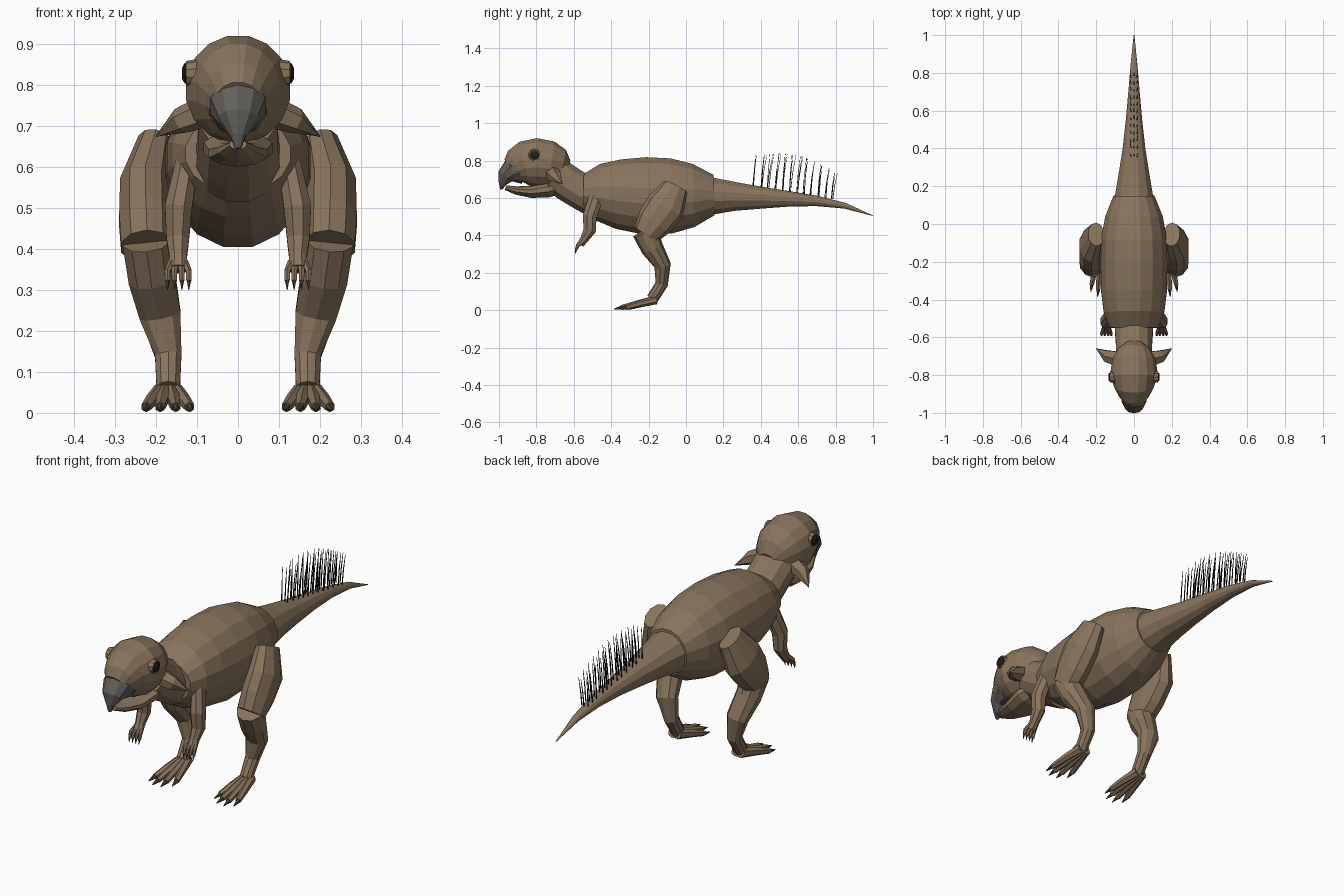
import bpy, bmesh, random
from math import cos, sin, pi
from mathutils import Vector

random.seed(4)


def material(name, r, g, b):
    m = bpy.data.materials.new(name)
    m.diffuse_color = (r, g, b, 1)
    return m


HIDE = material("hide", 0.25, 0.175, 0.11)
HORN = material("horn", 0.12, 0.115, 0.10)
CLAW = material("claw", 0.07, 0.055, 0.04)
DARK = material("dark", 0.015, 0.012, 0.01)


def add_tube(bm, sections, n):
    """Loft ellipses (x, y, z, side radius, other radius) along a path."""
    pts = [Vector(s[:3]) for s in sections]
    rings = []
    for i, s in enumerate(sections):
        a, b = pts[max(i - 1, 0)], pts[min(i + 1, len(pts) - 1)]
        t = (b - a).normalized()
        ref = Vector((0, 1, 0)) if abs(t.x) > 0.75 else Vector((1, 0, 0))
        side = (ref - t * ref.dot(t)).normalized()
        up = t.cross(side)
        rings.append([bm.verts.new(pts[i] + side * s[3] * cos(k) + up * s[4] * sin(k))
                      for k in (2 * pi * (j + 0.5) / n for j in range(n))])
    for p, q in zip(rings, rings[1:]):
        for j in range(n):
            bm.faces.new((p[j], p[(j + 1) % n], q[(j + 1) % n], q[j]))
    bm.faces.new(rings[0])
    bm.faces.new(rings[-1])


def part(name, tubes, n=8, mat=HIDE, mirror=False):
    bm = bmesh.new()
    for t in tubes:
        add_tube(bm, t, n)
    bmesh.ops.recalc_face_normals(bm, faces=bm.faces[:])
    me = bpy.data.meshes.new(name)
    bm.to_mesh(me)
    bm.free()
    me.materials.append(mat)
    ob = bpy.data.objects.new(name, me)
    bpy.context.collection.objects.link(ob)
    if mirror:
        mod = ob.modifiers.new("mirror", "MIRROR")
        mod.use_mirror_merge = False
    return ob


def spine(rows):
    """Rows of (y, top z, bottom z, half width) on the centre line."""
    return [(0, y, (t + b) / 2, w, (t - b) / 2) for y, t, b, w in rows]


# Trunk, tail and neck
part("body", [spine([(-.55, .73, .535, .13), (-.47, .785, .475, .163), (-.36, .81, .43, .177),
                     (-.22, .822, .40, .18), (-.08, .815, .405, .178), (.04, .785, .44, .155),
                     (.15, .725, .505, .11)])], 16)
part("tail", [spine([(.10, .725, .505, .108), (.15, .71, .508, .104), (.26, .688, .528, .085),
                     (.40, .662, .540, .062), (.55, .638, .552, .045), (.70, .612, .555, .031),
                     (.85, .574, .542, .018), (1.0, .506, .503, .002)])], 12)
part("neck", [[(0, -.50, .60, .105, .10), (0, -.55, .628, .105, .10),
               (0, -.62, .67, .10, .10), (0, -.70, .725, .10, .10)]], 12)

# Head, lower jaw and beak
part("head", [spine([(-.63, .80, .72, .045), (-.66, .86, .68, .085), (-.72, .905, .655, .117),
                     (-.80, .922, .655, .129), (-.865, .905, .66, .105), (-.905, .865, .665, .08),
                     (-.93, .82, .675, .06)])], 16)
part("lower_jaw", [spine([(-.66, .70, .625, .06), (-.74, .69, .602, .088), (-.83, .665, .60, .075),
                          (-.91, .662, .618, .05), (-.965, .668, .642, .022)])], 10)
part("upper_beak", [[(0, -.88, .75, .075, .075), (0, -.93, .748, .07, .072),
                     (0, -.966, .715, .05, .045), (0, -.982, .675, .02, .02),
                     (0, -.988, .645, .008, .006)]], 10, HORN)

# Cheek horns, eyelids, eyes and nostrils
part("cheek_horn", [[(.08, -.715, .735, .045, .04), (.14, -.70, .712, .036, .032),
                     (.20, -.66, .674, .002, .002)]], 6, HIDE, True)
part("eyelid", [[(.10, -.81, .828, .034, .034), (.127, -.81, .828, .03, .03)]], 10, HIDE, True)
part("eye", [[(.11, -.81, .828, .025, .025), (.13, -.81, .828, .025, .025),
              (.136, -.81, .828, .014, .014)]], 10, DARK, True)
part("nostril", [[(.055, -.90, .78, .008, .008), (.071, -.915, .78, .007, .007)]], 6, DARK, True)

# Hind leg: thigh down to ankle
part("thigh", [[(.20, -.055, .66, .045, .07), (.225, -.11, .55, .066, .108),
                (.225, -.17, .47, .068, .098), (.222, -.215, .405, .066, .072)]], 10, HIDE, True)
part("shin", [[(.222, -.22, .42, .062, .068), (.21, -.18, .33, .06, .06),
               (.19, -.125, .24, .053, .045), (.17, -.13, .14, .034, .034),
               (.17, -.18, .06, .03, .032)]], 10, HIDE, True)

# Foot: fanned toes ending in claws
toes, toe_claws = [], []
for dx, reach in ((-.052, .13), (-.018, .165), (.02, .17), (.054, .145)):
    y = -.175
    tip = (.17 + dx, y - reach, .014)
    toes.append([(.17 + dx * .3, y + .015, .055, .02, .024),
                 (.17 + dx * .7, y - reach * .5, .034, .017, .018), tip + (.013, .013)])
    toe_claws.append([tip + (.011, .011), (.17 + dx * 1.1, y - reach - .04, .006, .002, .002)])
part("toes", toes, 6, HIDE, True)
part("toe_claws", toe_claws, 5, CLAW, True)

# Arm and fingers
part("arm", [[(.125, -.48, .605, .03, .042), (.145, -.515, .50, .036, .04),
              (.147, -.515, .425, .03, .036), (.146, -.545, .378, .023, .024),
              (.146, -.565, .35, .026, .02)]], 8, HIDE, True)
fingers, finger_claws = [], []
for dx in (-.026, -.009, .009, .026):
    fingers.append([(.146 + dx * .6, -.555, .365, .01, .014),
                    (.146 + dx, -.58, .345, .008, .01), (.146 + dx, -.587, .322, .007, .007)])
    finger_claws.append([(.146 + dx, -.587, .324, .006, .006),
                         (.146 + dx, -.593, .30, .001, .001)])
part("fingers", fingers, 6, HIDE, True)
part("finger_claws", finger_claws, 5, CLAW, True)

# Tail quills: slender bristles in short rows
quills = []
for i in range(12):
    f = i / 11
    y = .36 + .42 * f
    base = .655 - .16 * (y - .40)
    h = .165 + .09 * f * (1 - f) * 2 - .025 * f
    for x in (-.016, 0, .016):
        dy = random.uniform(-.004, .008)
        lean = random.uniform(.012, .032)
        quills.append([(x, y + dy, base, .0028, .0028),
                       (x * 1.1, y + dy + lean * .4, base + h * .5, .0024, .0024),
                       (x * 1.3, y + dy + lean, base + h, .001, .001)])
part("tail_quills", quills, 4, DARK)
